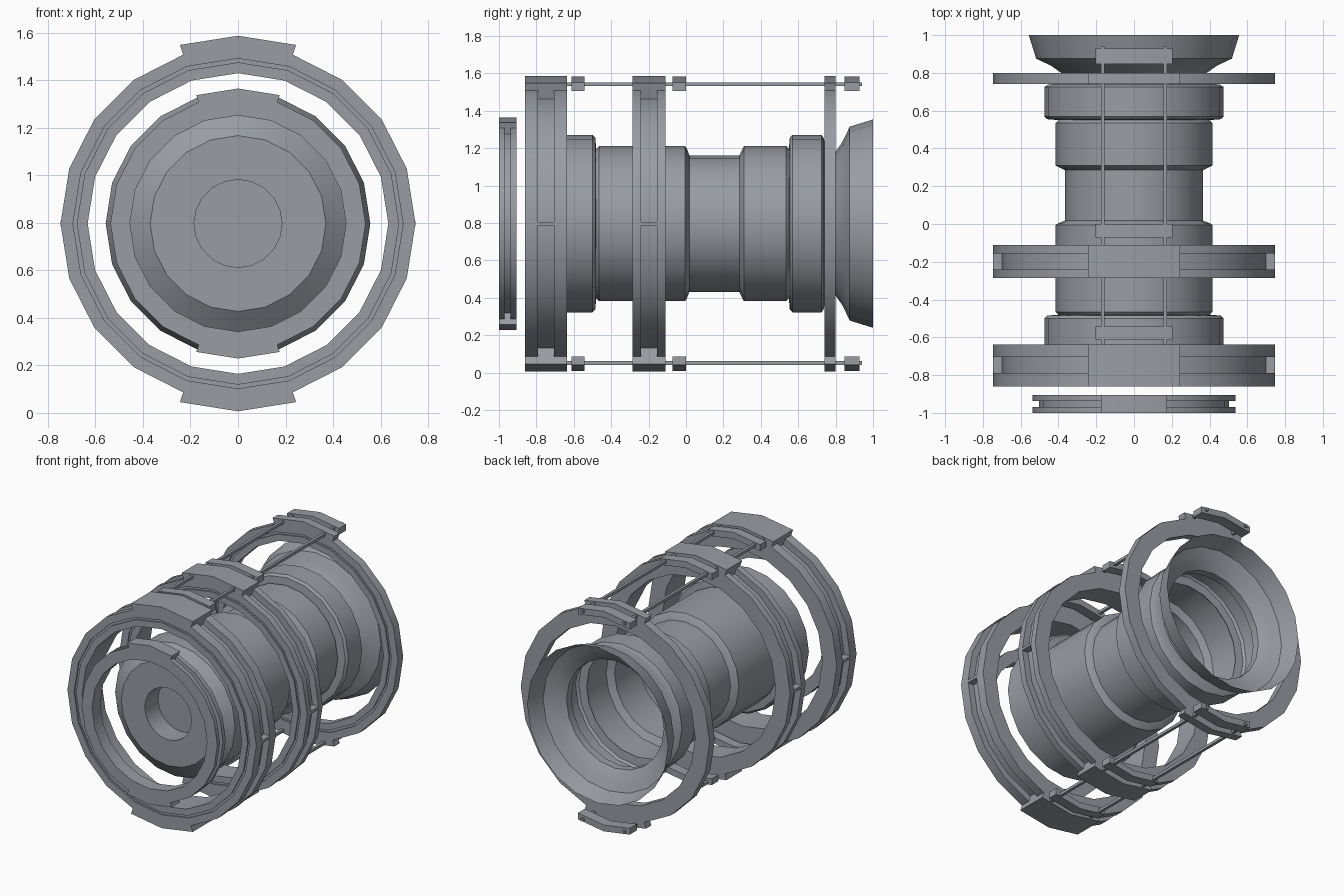
import bpy, bmesh, math

if "Cube" in bpy.data.objects:
    bpy.data.objects.remove(bpy.data.objects["Cube"])

SIDES = 20
AXIS_Z = 0.797

metal = bpy.data.materials.new("grey metal")
metal.diffuse_color = (0.32, 0.335, 0.37, 1)
metal.use_nodes = True
metal.node_tree.nodes["Principled BSDF"].inputs["Base Color"].default_value = metal.diffuse_color


def finish(name, bm, recalc=True):
    if recalc:
        bmesh.ops.recalc_face_normals(bm, faces=bm.faces[:])
    mesh = bpy.data.meshes.new(name)
    bm.to_mesh(mesh)
    bm.free()
    obj = bpy.data.objects.new(name, mesh)
    obj.location.z = AXIS_Z
    bpy.context.collection.objects.link(obj)
    mesh.materials.append(metal)
    bpy.ops.object.select_all(action='DESELECT')
    obj.select_set(True)
    bpy.context.view_layer.objects.active = obj
    bpy.ops.object.shade_smooth_by_angle(angle=math.radians(30))
    return obj


def lathe(bm, profile, closed):
    """Spin (radius, y) points around the y axis."""
    rows = []
    for k in range(SIDES):
        a = 2 * math.pi * k / SIDES
        rows.append([bm.verts.new((r * math.cos(a), y, r * math.sin(a))) for r, y in profile])
    n = len(profile)
    for k in range(SIDES):
        p, q = rows[k], rows[(k + 1) % SIDES]
        for i in range(n if closed else n - 1):
            j = (i + 1) % n
            bm.faces.new((p[i], p[j], q[j], q[i]))
    return rows


def prism(bm, outline, y0, y1):
    """Extrude an (x, z) outline along y."""
    a = [bm.verts.new((x, y0, z)) for x, z in outline]
    b = [bm.verts.new((x, y1, z)) for x, z in outline]
    bm.faces.new(a)
    bm.faces.new(b[::-1])
    for i in range(len(a)):
        j = (i + 1) % len(a)
        bm.faces.new((a[i], b[i], b[j], a[j]))


def polar(r, deg):
    return (r * math.cos(math.radians(deg)), r * math.sin(math.radians(deg)))


def ring(name, R, y0, y1, groove=None, face_line=True):
    """Ring with an optional outer groove, and a raised tab at top and bottom."""
    bm = bmesh.new()
    inner, mid = 0.847 * R, 0.937 * R
    prof = [(inner, y0)]
    if face_line:
        prof += [(0.908 * R, y0), (0.908 * R, y0 + .01), (0.93 * R, y0 + .01), (0.93 * R, y0)]
    prof.append((R, y0))
    if groove:
        g0, g1 = groove
        prof += [(R, g0), (mid, g0), (mid, g1), (R, g1)]
    prof += [(R, y1), (inner, y1)]
    lathe(bm, prof, True)
    for s in (1, -1):
        out = [polar(1.058 * R, d) for d in (72, 90, 108)]
        inn = [polar(0.935 * R, d) for d in (108, 90, 72)]
        prism(bm, [(x, s * z) for x, z in out + inn], y0, y1)
        # small rib across the groove at each side
        if groove and face_line:
            prism(bm, [(s * .69, -.01), (s * R, -.01), (s * R, .01), (s * .69, .01)], *groove)
    finish(name, bm)


ring("small_front_ring", 0.537, -1.0, -0.905, (-0.97, -0.937), False)
ring("large_front_ring", 0.747, -0.86, -0.637, (-0.79, -0.705))
ring("large_middle_ring", 0.747, -0.285, -0.11, (-0.24, -0.155))
ring("large_rear_ring", 0.747, 0.74, 0.80)

# stepped hollow body with a recessed front hole, open at the back
bm = bmesh.new()
rows = lathe(bm, [
    (.185, -.64), (.185, -.79), (.37, -.79), (.475, -.71),
    (.475, -.50), (.46, -.485), (.40, -.48), (.415, -.465),
    (.415, -.005), (.40, .005), (.365, .018),
    (.365, .285), (.385, .295), (.415, .31),
    (.415, .535), (.40, .55), (.46, .555), (.475, .57),
    (.475, .725), (.455, .738), (.385, .745), (.385, .80)], False)
bm.faces.new([r[0] for r in rows])
finish("engine_body", bm)

# flared bell at the rear
bm = bmesh.new()
lathe(bm, [(.385, .80), (.435, .835), (.465, .85), (.518, .875), (.557, 1.0)], False)
finish("rear_bell", bm)

# guide rods and their clamps, above and below
for side, s in (("top", 1), ("bottom", -1)):
    bm = bmesh.new()
    for x in (-.165, .165):
        z = s * .745
        prism(bm, [(x - .01, z - .01), (x + .01, z - .01), (x + .01, z + .01), (x - .01, z + .01)], -.68, .94)
    finish(side + "_guide_rods", bm)
    bm = bmesh.new()
    outline = [(-.205, .755), (0, .787), (.205, .755), (.205, .71), (0, .742), (-.205, .71)]
    for y0, y1 in ((-.612, -.543), (-.072, 0), (.848, .928)):
        prism(bm, [(x, s * z) for x, z in outline], y0, y1)
    finish(side + "_rod_clamps", bm)
